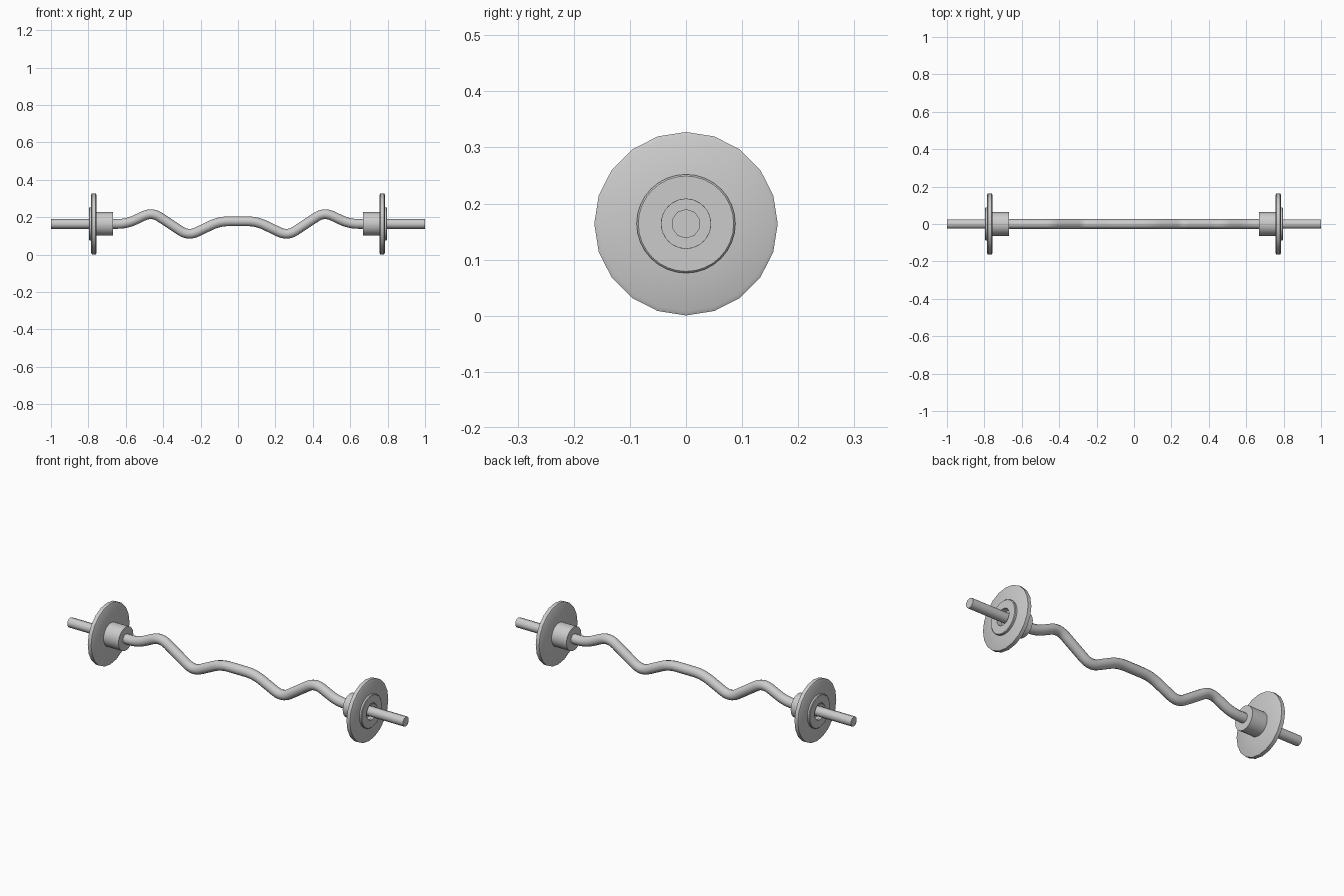
import bpy, bmesh, math
from mathutils import Vector

cube = bpy.data.objects.get("Cube")
if cube:
    bpy.data.objects.remove(cube, do_unlink=True)

AXIS_Z = 0.164
BAR_R = 0.026

steel = bpy.data.materials.new("light_grey_steel")
steel.use_nodes = True
grey = (0.6, 0.6, 0.6, 1)
steel.diffuse_color = grey
steel.node_tree.nodes["Principled BSDF"].inputs["Base Color"].default_value = grey


def sweep(name, path, sides, closed=False):
    """Skin rings along path; each entry is (x, z, tangent, radius)."""
    bm = bmesh.new()
    rings = []
    for x, z, t, r in path:
        normal = Vector((-t.z, 0, t.x))
        ring = []
        for i in range(sides):
            a = math.tau * i / sides
            co = Vector((x, 0, z)) + normal * r * math.cos(a)
            co.y += r * math.sin(a)
            ring.append(bm.verts.new(co))
        rings.append(ring)
    pairs = list(zip(rings, rings[1:]))
    if closed:
        pairs.append((rings[-1], rings[0]))
    else:
        bm.faces.new(rings[0])
        bm.faces.new(rings[-1])
    for a, b in pairs:
        for i in range(sides):
            j = (i + 1) % sides
            bm.faces.new((a[i], a[j], b[j], b[i]))
    bmesh.ops.recalc_face_normals(bm, faces=bm.faces)
    mesh = bpy.data.meshes.new(name)
    bm.to_mesh(mesh)
    bm.free()
    mesh.materials.append(steel)
    ob = bpy.data.objects.new(name, mesh)
    bpy.context.collection.objects.link(ob)
    bpy.ops.object.select_all(action='DESELECT')
    ob.select_set(True)
    bpy.context.view_layer.objects.active = ob
    bpy.ops.object.shade_smooth_by_angle(angle=math.radians(40))
    return ob


def lathe(name, profile, sides, side, closed=False):
    """Turn an (x, radius) profile about the bar axis."""
    along = Vector((1, 0, 0))
    return sweep(name, [(side * x, AXIS_Z, along, r) for x, r in profile], sides, closed)


def rounded(corners, cut=0.05, steps=6):
    """Replace each inner corner by a short smooth bend."""
    pts = [corners[0]]
    for a, b, c in zip(corners, corners[1:], corners[2:]):
        p = b + (a - b).normalized() * cut
        q = b + (c - b).normalized() * cut
        for k in range(steps + 1):
            t = k / steps
            pts.append(p * (1 - t) ** 2 + b * 2 * t * (1 - t) + q * t * t)
    return pts + [corners[-1]]


# Bent grip bar
half = [(0.10, 0.178), (0.265, 0.099), (0.46, 0.228), (0.595, AXIS_Z), (0.70, AXIS_Z)]
corners = [Vector((-x, 0, z)) for x, z in reversed(half)] + [Vector((x, 0, z)) for x, z in half]
pts = rounded(corners)
path = []
for i, p in enumerate(pts):
    tangent = (pts[min(i + 1, len(pts) - 1)] - pts[max(i - 1, 0)]).normalized()
    path.append((p.x, p.z, tangent, BAR_R))
sweep("bent_bar", path, 12)

for side, label in ((1, "left"), (-1, "right")):
    # Straight end sleeve
    lathe(label + "_sleeve", [(0.69, BAR_R), (1.0, BAR_R)], 10, side)
    # Inner collar
    lathe(label + "_collar", [(0.668, 0.063), (0.768, 0.063)], 32, side)
    # Weight plate with chamfered rim
    lathe(label + "_plate", [(0.757, 0.044), (0.757, 0.156), (0.761, 0.1635),
                             (0.781, 0.1635), (0.785, 0.156), (0.785, 0.044)], 20, side, True)
    # Raised hub ring around a shallow recess
    lathe(label + "_hub", [(0.770, 0.044), (0.770, 0.088), (0.794, 0.088),
                           (0.797, 0.085), (0.797, 0.044)], 32, side, True)
